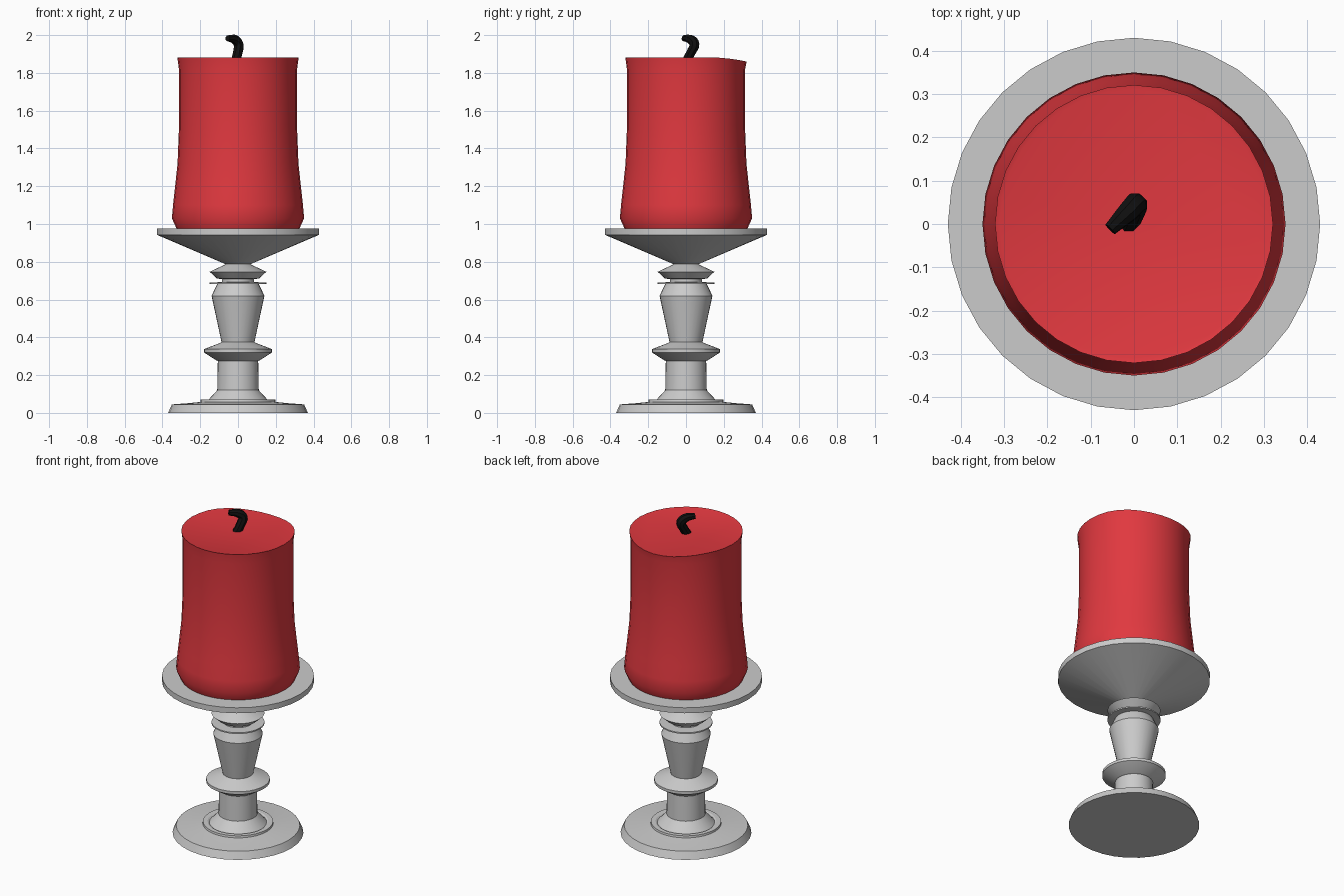
import bpy, bmesh, math

if "Cube" in bpy.data.objects:
    bpy.data.objects.remove(bpy.data.objects["Cube"])

SIDES = 32


def material(name, color):
    m = bpy.data.materials.new(name)
    m.diffuse_color = color
    m.use_nodes = True
    m.node_tree.nodes["Principled BSDF"].inputs["Base Color"].default_value = m.diffuse_color
    return m


def smooth(ob, degrees):
    bpy.ops.object.select_all(action='DESELECT')
    ob.select_set(True)
    bpy.context.view_layer.objects.active = ob
    bpy.ops.object.shade_smooth_by_angle(angle=math.radians(degrees))


def lathe(name, profile, degrees=30, mat=None, shape=None):
    """Revolve (radius, z) points, listed bottom to top, and cap both ends."""
    bm = bmesh.new()
    rings = []
    for r, z in profile:
        ring = []
        for i in range(SIDES):
            a = 2 * math.pi * i / SIDES
            ring.append(bm.verts.new((r * math.cos(a), r * math.sin(a), z)))
        rings.append(ring)
    for lo, hi in zip(rings, rings[1:]):
        for i in range(SIDES):
            j = (i + 1) % SIDES
            bm.faces.new((lo[i], lo[j], hi[j], hi[i]))
    bm.faces.new(rings[0][::-1])
    bm.faces.new(rings[-1])
    if shape:
        for v in bm.verts:
            shape(v.co)
    me = bpy.data.meshes.new(name)
    bm.to_mesh(me)
    bm.free()
    ob = bpy.data.objects.new(name, me)
    bpy.context.collection.objects.link(ob)
    if mat:
        me.materials.append(mat)
    smooth(ob, degrees)
    return ob


# Turned holder: foot, stem, collars and drip plate
lathe("candle_holder", [
    (0.37, 0.0), (0.35, 0.045), (0.255, 0.052), (0.20, 0.058), (0.198, 0.07),
    (0.172, 0.07), (0.162, 0.064), (0.11, 0.12), (0.107, 0.275), (0.115, 0.278),
    (0.18, 0.32), (0.18, 0.337), (0.087, 0.374), (0.14, 0.62), (0.11, 0.682),
    (0.15, 0.683), (0.15, 0.691), (0.085, 0.692), (0.085, 0.708),
    (0.112, 0.712), (0.15, 0.747), (0.065, 0.787), (0.43, 0.943), (0.43, 0.977),
])


# Candle, with the back of its rim slightly melted down
def melt(co):
    if co.z > 1.85:
        t = max(0.0, (co.y - 0.12) / 0.2)
        co.z -= 0.022 * t * t


lathe("candle", [
    (0.325, 0.975), (0.35, 1.03), (0.344, 1.10), (0.334, 1.19), (0.32, 1.32),
    (0.313, 1.50), (0.313, 1.82), (0.321, 1.882), (0.310, 1.878),
], 40, material("red_wax", (0.75, 0.04, 0.05, 1)), melt)

# Bent wick, tapering towards its tip
path = [(-0.014, 0.0, 1.86, 1.0), (0.0, 0.03, 1.915, 1.05),
        (0.003, 0.045, 1.95, 1.1), (-0.016, 0.026, 1.976, 1.0),
        (-0.055, -0.012, 1.984, 0.65)]
cu = bpy.data.curves.new("wick", 'CURVE')
cu.dimensions = '3D'
cu.bevel_depth = 0.025
cu.bevel_resolution = 2
cu.use_fill_caps = True
sp = cu.splines.new('BEZIER')
sp.resolution_u = 4
sp.bezier_points.add(len(path) - 1)
for p, (x, y, z, r) in zip(sp.bezier_points, path):
    p.co = (x, y, z)
    p.radius = r
    p.handle_left_type = p.handle_right_type = 'AUTO'
wick = bpy.data.objects.new("wick", cu)
bpy.context.collection.objects.link(wick)
bpy.ops.object.select_all(action='DESELECT')
wick.select_set(True)
bpy.context.view_layer.objects.active = wick
bpy.ops.object.convert(target='MESH')
wick = bpy.context.view_layer.objects.active
wick.data.materials.clear()
wick.data.materials.append(material("black_wick", (0.005, 0.005, 0.005, 1)))
smooth(wick, 40)
